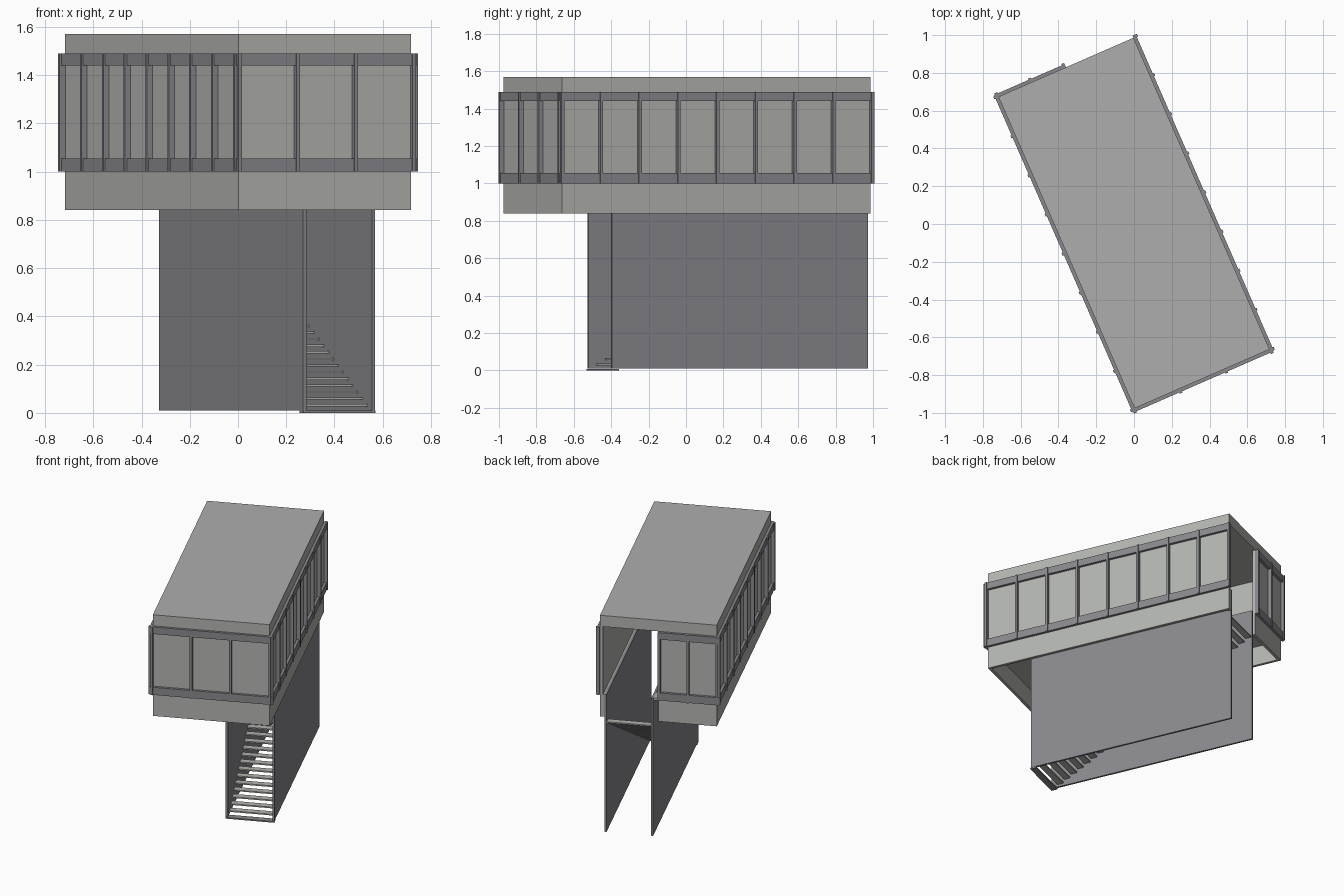
import bpy
import bmesh
from math import radians
from mathutils import Matrix, Vector

if "Cube" in bpy.data.objects:
    bpy.data.objects.remove(bpy.data.objects["Cube"], do_unlink=True)


def material(name, rgb):
    m = bpy.data.materials.new(name)
    m.use_nodes = True
    m.diffuse_color = (*rgb, 1)
    m.node_tree.nodes["Principled BSDF"].inputs["Base Color"].default_value = (*rgb, 1)
    return m


SHELL = material("pale grey", (0.45, 0.46, 0.43))
ROOF = material("roof grey", (0.42, 0.42, 0.42))
STEEL = material("blue grey", (0.25, 0.25, 0.27))

# The whole house is turned on its plot
PLACE = Matrix.Translation((0, 0.005, 0)) @ Matrix.Rotation(radians(23.6), 4, "Z")


def boxes(name, mat, spans):
    """One object from boxes given as (u0, u1, v0, v1, z0, z1)."""
    bm = bmesh.new()
    for u0, u1, v0, v1, z0, z1 in spans:
        size = Vector((u1 - u0, v1 - v0, z1 - z0))
        mid = Vector((u0 + u1, v0 + v1, z0 + z1)) / 2
        bmesh.ops.create_cube(bm, size=1, matrix=Matrix.Translation(mid) @ Matrix.Diagonal((*size, 1)))
    bm.transform(PLACE)
    mesh = bpy.data.meshes.new(name)
    bm.to_mesh(mesh)
    bm.free()
    mesh.materials.append(mat)
    obj = bpy.data.objects.new(name, mesh)
    bpy.context.collection.objects.link(obj)
    return obj


HU, HV = 0.39, 0.90              # half width and half length of the upper floor
BASE, DECK, HEAD, TOP = 0.84, 1.0, 1.49, 1.57
T = 0.02                         # shell thickness
WELL = (0.035, 0.36)             # outer faces of the two stair walls
WALL_V = (-0.595, 0.90)
WT = 0.014

# Roof slab with its own colour on top
roof = boxes("roof", SHELL, [(-HU, HU, -HV, HV, HEAD, TOP)])
roof.data.materials.append(ROOF)
for p in roof.data.polygons:
    if p.normal.z > 0.9:
        p.material_index = 1

# Upper floor walls, open at the stair end
boxes("left_wall", SHELL, [(HU - T, HU, -HV, HV, BASE, HEAD)])
boxes("right_wall", SHELL, [(-HU, -HU + T, -HV, HV, BASE, HEAD)])
boxes("front_wall", SHELL, [(-HU + T, HU - T, -HV, -HV + T, BASE, HEAD)])
boxes("back_wall", SHELL, [(-HU + T, 0, HV - T, HV, BASE, HEAD),
                           (WELL[1], HU - T, HV - T, HV, BASE, DECK)])

# Floor around the stairwell
boxes("floor", SHELL, [
    (-HU + T, WELL[0], -HV + T, HV - T, DECK - 0.02, DECK - 0.002),
    (WELL[1], HU - T, -HV + T, HV - T, DECK - 0.02, DECK - 0.002),
    (WELL[0], WELL[1], -HV + T, WALL_V[0], DECK - 0.02, DECK - 0.002)])

# Stair walls
for name, u in (("inner_stair_wall", WELL[0]), ("outer_stair_wall", WELL[1] - WT)):
    boxes(name, STEEL, [(u, u + WT, *WALL_V, 0.01, DECK)])

# Open treads rising to the back
RISE, GOING = 0.0274, 0.05
boxes("foot_plate", STEEL, [(*WELL, -0.6, -0.555, 0, 0.009)])
boxes("stair_treads", SHELL, [
    (WELL[0] + WT, WELL[1] - WT, -0.6 + GOING * i, -0.6 + GOING * (i + 0.9),
     RISE * i, RISE * i + 0.009) for i in range(1, 30)])

# Window frames: two rails and evenly spaced posts on each side
RAIL, POST, PW = 0.018, 0.025, 0.008
rails, posts = [], []
for z0, z1 in ((DECK, DECK + 0.055), (HEAD - 0.05, HEAD)):
    rails += [(HU, HU + RAIL, -HV, HV, z0, z1),
              (-HU - RAIL, -HU, -HV, HV, z0, z1),
              (-HU - RAIL, HU + RAIL, -HV - RAIL, -HV, z0, z1),
              (-HU - RAIL, 0, HV, HV + RAIL, z0, z1)]
for i in range(9):
    v = -HV - 0.004 + i * (2 * HV + 0.008) / 8
    for u0, u1 in ((HU, HU + POST), (-HU - POST, -HU)):
        posts.append((u0, u1, v - PW, v + PW, DECK, HEAD))
for i in range(4):
    u = -HU - 0.004 + i * (2 * HU + 0.008) / 3
    posts.append((u - PW, u + PW, -HV - POST, -HV, DECK, HEAD))
for i in range(3):
    u = -HU - 0.004 + i * (HU - 0.004) / 2
    posts.append((u - PW, u + PW, HV, HV + POST, DECK, HEAD))
boxes("window_rails", STEEL, rails)
boxes("window_posts", STEEL, posts)
